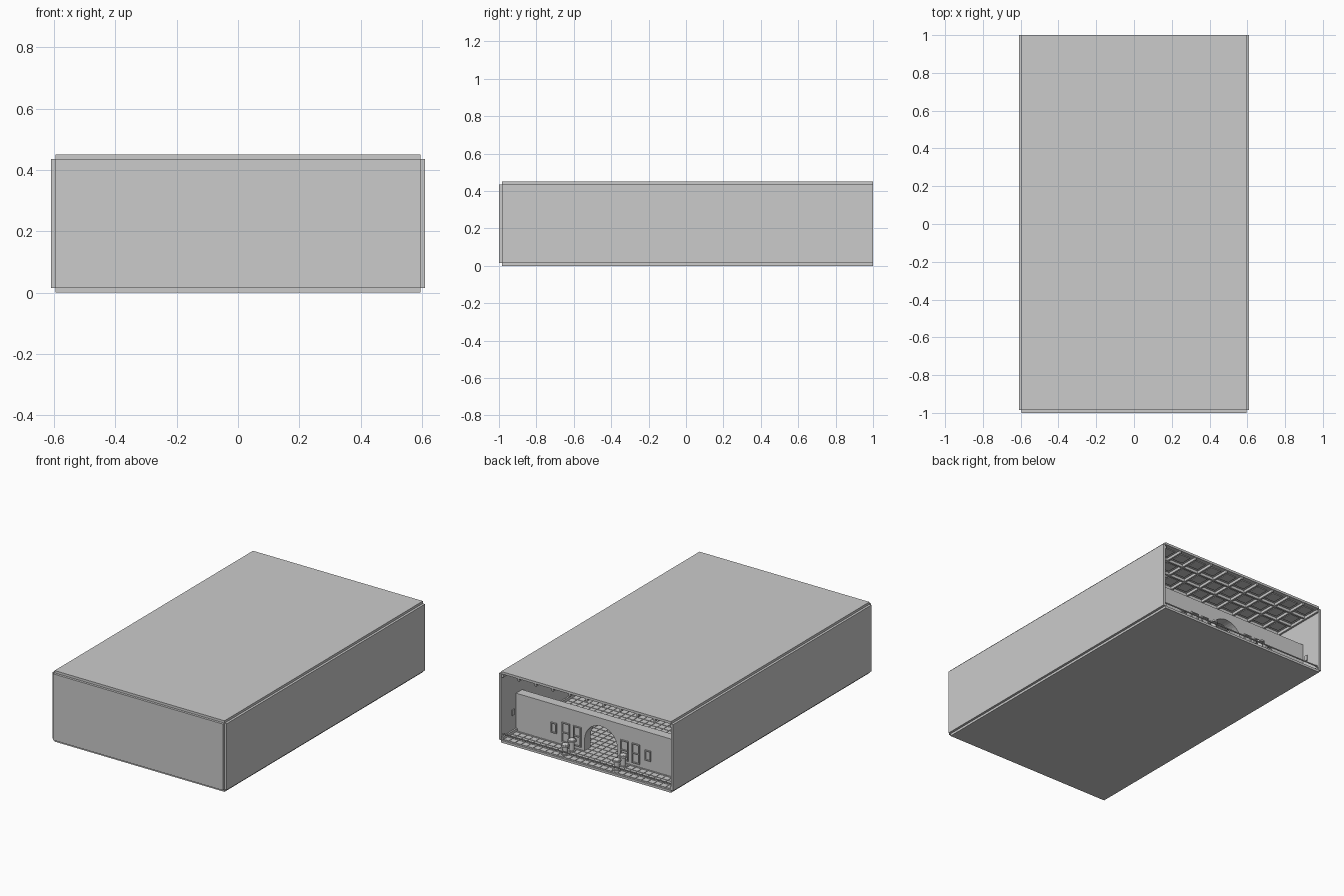
import bpy, bmesh, math
from mathutils import Matrix, Vector

if "Cube" in bpy.data.objects:
    bpy.data.objects.remove(bpy.data.objects["Cube"])


def finish(name, bm):
    bmesh.ops.recalc_face_normals(bm, faces=bm.faces)
    me = bpy.data.meshes.new(name)
    bm.to_mesh(me)
    bm.free()
    ob = bpy.data.objects.new(name, me)
    bpy.context.collection.objects.link(ob)
    return ob


def add_box(bm, x0, x1, y0, y1, z0, z1):
    c = Vector(((x0 + x1) / 2, (y0 + y1) / 2, (z0 + z1) / 2))
    m = Matrix.Translation(c) @ Matrix.Diagonal((x1 - x0, y1 - y0, z1 - z0, 1))
    bmesh.ops.create_cube(bm, size=1, matrix=m)


def boxes(name, items):
    bm = bmesh.new()
    for b in items:
        add_box(bm, *b)
    return finish(name, bm)


def mirrored(items):
    return items + [(-b[1], -b[0], *b[2:]) for b in items]


# Outer shell: floor, ceiling, side walls and front wall; open at +y
boxes("floor_slab", [(-.595, .595, -.985, 1, 0, .015)])
boxes("ceiling_slab", [(-.595, .595, -.985, 1, .435, .45)])
boxes("side_walls", mirrored([(.595, .61, -.985, 1, .015, .435)]))
boxes("front_wall", [(-.595, .595, -1, -.985, .015, .435)])

# Small raised floor tiles
NX, NY = 28, 46
sx, sy = 1.18 / NX, 1.97 / NY
boxes("floor_tiles", [(-.59 + i * sx + .002, -.59 + (i + 1) * sx - .002,
                       -.98 + j * sy + .002, -.98 + (j + 1) * sy - .002, .015, .018)
                      for i in range(NX) for j in range(NY)])

# Coffered ceiling: crossing battens with recessed panels between
CX, CY = 10, 16
cx, cy = 1.19 / CX, 1.98 / CY
bars = [(-.595 + i * cx - .006, -.595 + i * cx + .006, -.983, .997, .418, .435)
        for i in range(1, CX)]
bars += [(-.595, .595, -.983 + j * cy - .006, -.983 + j * cy + .006, .418, .435)
         for j in range(1, CY)]
boxes("ceiling_battens", bars)
boxes("ceiling_panels", [(-.595 + (i + .2) * cx, -.595 + (i + .8) * cx,
                          -.983 + (j + .2) * cy, -.983 + (j + .8) * cy, .43, .435)
                         for i in range(CX) for j in range(CY)])

# Skirting and cornice along the walls
boxes("wall_trim", mirrored([(.585, .595, -.985, .995, .015, .035),
                             (.583, .595, -.985, .995, .412, .43)])
      + [(-.585, .585, -.985, -.975, .015, .035), (-.585, .585, -.985, -.973, .412, .43)])

# Partition with arched doorway
Y0, Y1, H, R, SPRING = .79, .85, .255, .115, .09
outline = [(-.595, .015), (-.595, H), (.595, H), (.595, .015), (R, .015)]
outline += [(R * math.cos(math.pi * k / 20), SPRING + R * math.sin(math.pi * k / 20))
            for k in range(21)]
outline.append((-R, .015))
bm = bmesh.new()
face = bm.faces.new([bm.verts.new((x, Y0, z)) for x, z in outline])
ext = bmesh.ops.extrude_face_region(bm, geom=[face])
bmesh.ops.translate(bm, vec=(0, Y1 - Y0, 0),
                    verts=[v for v in ext["geom"] if isinstance(v, bmesh.types.BMVert)])
bmesh.ops.triangulate(bm, faces=[f for f in bm.faces if len(f.verts) > 4])
finish("arched_partition", bm)


# Framed panels on the partition, two panes each
def framed(x, z0, z1, w, panes):
    t, y = .006, (Y1, Y1 + .008)
    out = [(x - w, x - w + t, *y, z0, z1), (x + w - t, x + w, *y, z0, z1)]
    for k in range(panes + 1):
        z = z0 + (z1 - z0 - t) * k / panes
        out.append((x - w + t, x + w - t, *y, z, z + t))
    return out


boxes("partition_frames", mirrored(framed(.165, .035, .16, .027, 2)
                                   + framed(.245, .035, .16, .027, 2)
                                   + framed(.33, .075, .14, .02, 1)))
boxes("wall_plates", mirrored([(.589, .595, .87, .895, .13, .165)]))

# Low round posts with domed caps flanking the doorway
bm = bmesh.new()
for x in (-.18, .18):
    for y, h in ((.95, .07), (.885, .075)):
        for r, z0, z1 in ((.016, .015, h), (.024, .015, .022), (.026, h, h + .01)):
            bmesh.ops.create_cone(bm, cap_ends=True, segments=20, radius1=r, radius2=r,
                                  depth=z1 - z0,
                                  matrix=Matrix.Translation((x, y, (z0 + z1) / 2)))
        bmesh.ops.create_uvsphere(bm, u_segments=20, v_segments=8, radius=.02,
                                  matrix=Matrix.Translation((x, y, h + .01))
                                  @ Matrix.Diagonal((1, 1, .5, 1)))
posts = finish("doorway_posts", bm)
bpy.context.view_layer.objects.active = posts
posts.select_set(True)
bpy.ops.object.shade_smooth_by_angle()

# Low rail across the open end
boxes("low_rail", [(-.595, .595, .98, .986, .045, .051)])
